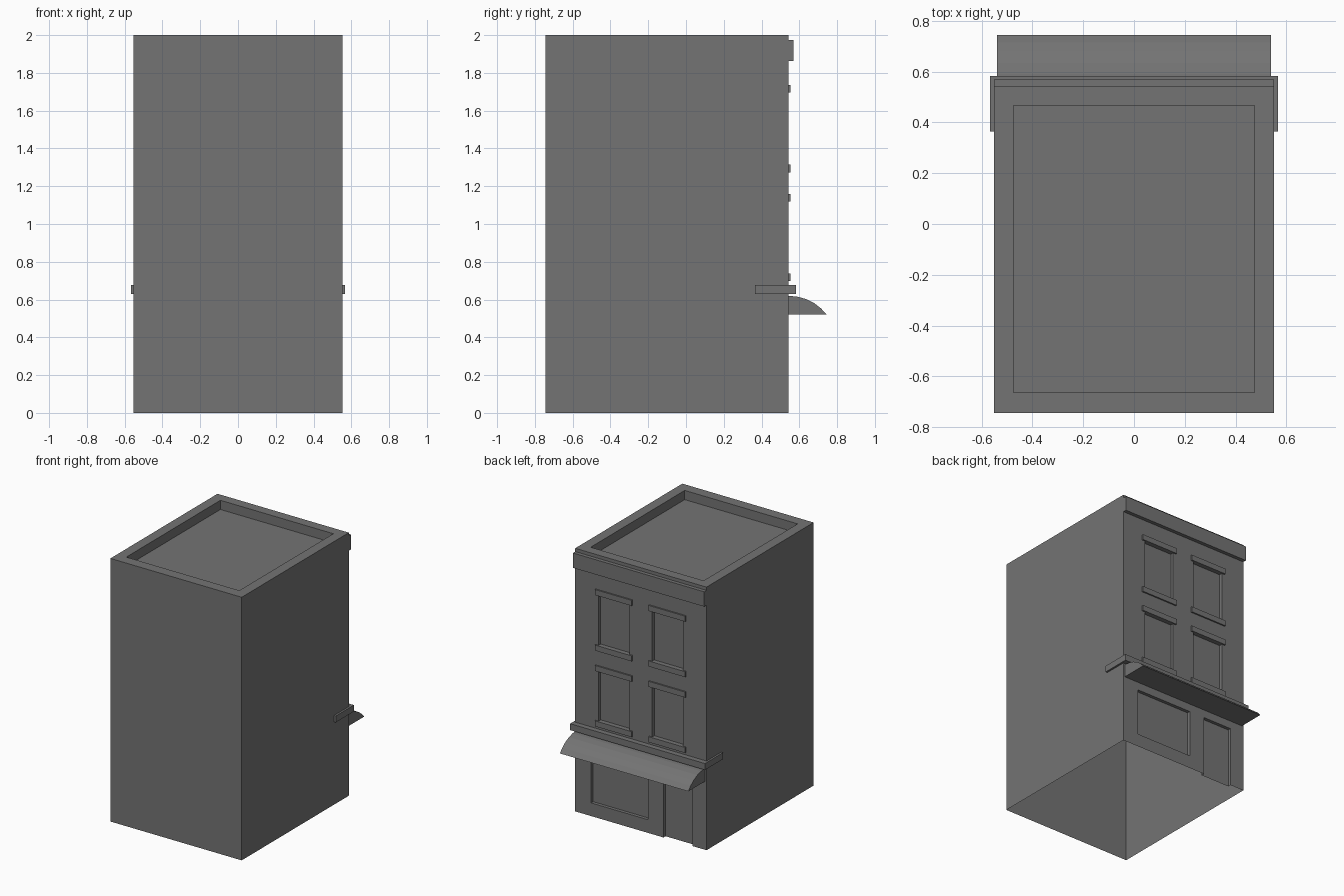
import bpy, bmesh

if "Cube" in bpy.data.objects:
    bpy.data.objects.remove(bpy.data.objects["Cube"])

# Dark grey finish for every part
grey = bpy.data.materials.new("dark_grey")
grey.diffuse_color = (0.174, 0.174, 0.174, 1)
grey.use_nodes = True
grey.node_tree.nodes["Principled BSDF"].inputs["Base Color"].default_value = grey.diffuse_color


def add_object(name, bm):
    """Turn a bmesh into a linked object."""
    me = bpy.data.meshes.new(name)
    bm.to_mesh(me)
    bm.free()
    me.materials.append(grey)
    ob = bpy.data.objects.new(name, me)
    bpy.context.collection.objects.link(ob)
    return ob


def box(name, x0, x1, y0, y1, z0, z1):
    """Axis-aligned box from its limits."""
    bm = bmesh.new()
    bmesh.ops.create_cube(bm, size=1)
    for v in bm.verts:
        v.co = ((x0 + x1) / 2 + v.co.x * (x1 - x0),
                (y0 + y1) / 2 + v.co.y * (y1 - y0),
                (z0 + z1) / 2 + v.co.z * (z1 - z0))
    return add_object(name, bm)


def cut(target, *limits):
    """Cut a box-shaped recess and discard the cutter."""
    cutter = box("cutter", *limits)
    cutter.hide_render = True
    mod = target.modifiers.new("recess", 'BOOLEAN')
    mod.operation = 'DIFFERENCE'
    mod.solver = 'EXACT'
    mod.object = cutter
    bpy.context.view_layer.objects.active = target
    bpy.ops.object.modifier_apply(modifier=mod.name)
    bpy.data.objects.remove(cutter)


FACADE = 0.542
RECESS = FACADE - 0.025
SIDE = 0.552

# Building block with sunken roof
body = box("building", -SIDE, SIDE, -0.744, FACADE, 0, 2)
cut(body, -0.475, 0.475, -0.663, 0.467, 1.93, 2.1)

# Shop window and door recesses
cut(body, -0.06, 0.42, RECESS, 0.7, 0.10, 0.46)
cut(body, -0.435, -0.19, RECESS, 0.7, -0.1, 0.46)

# Upper windows with lintels and sills
for x in (-0.225, 0.225):
    for sill_z, lintel_z in ((0.697, 1.118), (1.273, 1.695)):
        cut(body, x - 0.13, x + 0.13, RECESS, 0.7, sill_z + 0.042, lintel_z)
        for name, z in (("window_sill", sill_z), ("window_lintel", lintel_z)):
            box(name, x - 0.155, x + 0.155, FACADE - 0.005, FACADE + 0.011, z, z + 0.042)

# The shell is open underneath: remove the ground face
bm = bmesh.new()
bm.from_mesh(body.data)
bm.normal_update()
floor = [f for f in bm.faces if f.normal.z < -0.9 and f.calc_center_median().z < 0.01]
bmesh.ops.delete(bm, geom=floor, context='FACES')
bm.to_mesh(body.data)
bm.free()

# Roof cornice
box("cornice", -SIDE, SIDE, FACADE, 0.57, 1.862, 1.975)

# Shopfront ledge with short returns along both sides
box("shopfront_ledge", -0.567, 0.567, FACADE - 0.005, 0.582, 0.629, 0.678)
for s in (-1, 1):
    x0, x1 = sorted((s * (SIDE - 0.003), s * 0.567))
    box("ledge_return", x0, x1, 0.365, FACADE, 0.629, 0.678)

# Curved awning: side profile extruded along x
profile = [(FACADE, 0.521), (FACADE, 0.62), (0.59, 0.615), (0.635, 0.603),
           (0.68, 0.58), (0.715, 0.553), (0.744, 0.521)]
bm = bmesh.new()
face = bm.faces.new([bm.verts.new((-0.54, y, z)) for y, z in profile])
ext = bmesh.ops.extrude_face_region(bm, geom=[face], use_keep_orig=True)
new = [g for g in ext["geom"] if isinstance(g, bmesh.types.BMVert)]
bmesh.ops.translate(bm, verts=new, vec=(1.08, 0, 0))
bmesh.ops.recalc_face_normals(bm, faces=bm.faces)
add_object("awning", bm)
